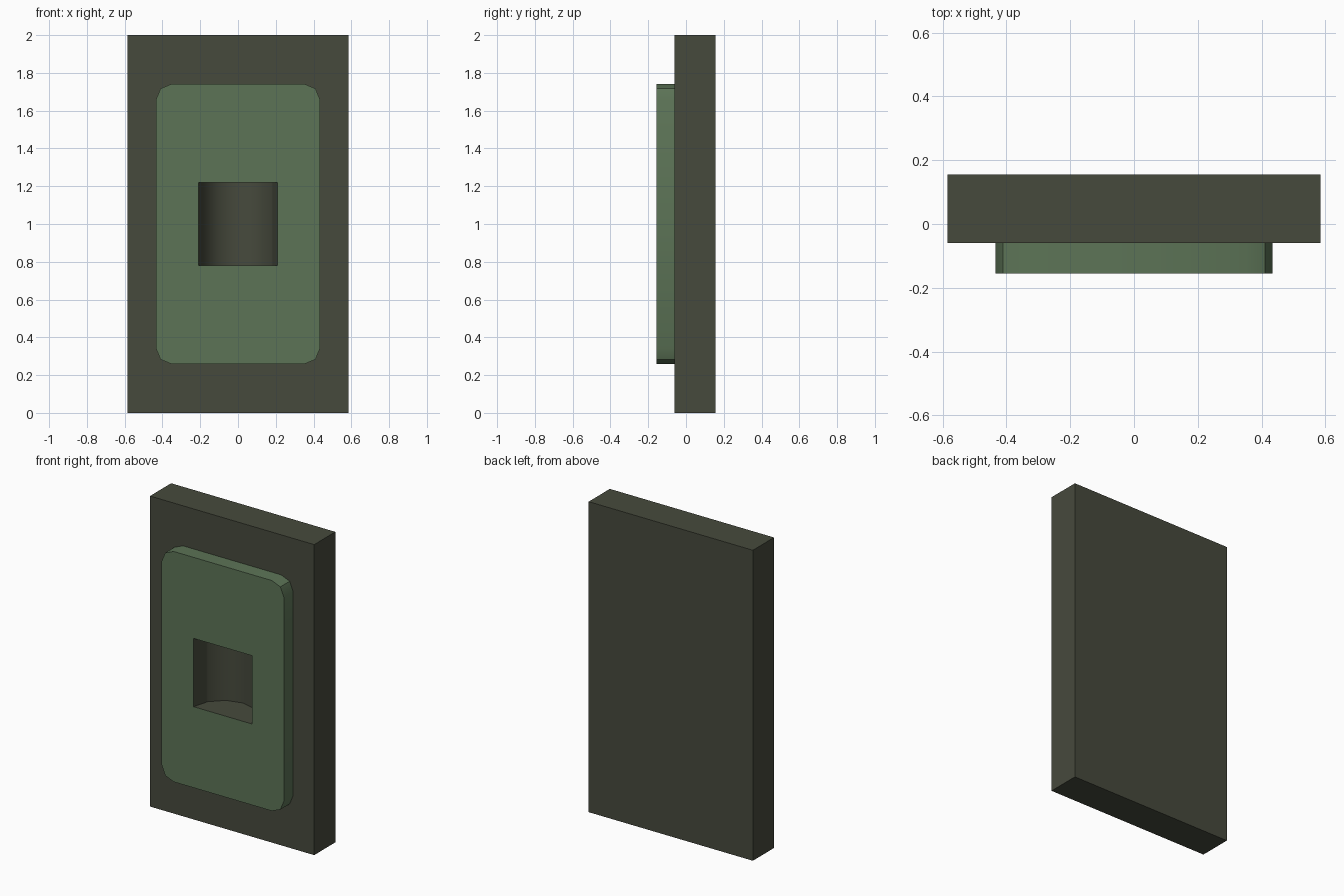
import bpy
import bmesh
from math import cos, sin, pi, radians

cube = bpy.data.objects.get("Cube")
if cube:
    bpy.data.objects.remove(cube, do_unlink=True)


def make_material(name, rgb):
    mat = bpy.data.materials.new(name)
    mat.use_nodes = True
    color = (*rgb, 1.0)
    mat.diffuse_color = color
    mat.node_tree.nodes["Principled BSDF"].inputs["Base Color"].default_value = color
    return mat


def extrude_outline(name, points, offset, materials=()):
    """Solid made by sweeping a closed outline along an offset."""
    bm = bmesh.new()
    face = bm.faces.new([bm.verts.new(p) for p in points])
    swept = bmesh.ops.extrude_face_region(bm, geom=[face])["geom"]
    moved = [v for v in swept if isinstance(v, bmesh.types.BMVert)]
    bmesh.ops.translate(bm, vec=offset, verts=moved)
    bmesh.ops.recalc_face_normals(bm, faces=bm.faces)
    mesh = bpy.data.meshes.new(name)
    bm.to_mesh(mesh)
    bm.free()
    obj = bpy.data.objects.new(name, mesh)
    bpy.context.collection.objects.link(obj)
    for mat in materials:
        mesh.materials.append(mat)
    return obj


def activate(obj):
    bpy.ops.object.select_all(action="DESELECT")
    obj.select_set(True)
    bpy.context.view_layer.objects.active = obj


def rounded_rect(half_x, half_z, radius, y, segments):
    points = []
    for i, (sx, sz) in enumerate([(1, 1), (-1, 1), (-1, -1), (1, -1)]):
        for k in range(segments + 1):
            a = (i + k / segments) * pi / 2
            points.append((sx * (half_x - radius) + radius * cos(a), y,
                           1 + sz * (half_z - radius) + radius * sin(a)))
    return points


dark = make_material("dark olive", (0.062, 0.068, 0.046))
green = make_material("muted green", (0.108, 0.174, 0.094))

FRONT, SEAM, BACK = -0.155, -0.06, 0.155
SCOOP_R, SCOOP_H = 0.208, 0.22

# Backing slab
slab = extrude_outline(
    "backing_slab",
    [(-0.585, SEAM, 0), (0.585, SEAM, 0), (0.585, SEAM, 2), (-0.585, SEAM, 2)],
    (0, BACK - SEAM, 0), [dark])

# Raised pad with rounded corners
pad = extrude_outline(
    "raised_pad", rounded_rect(0.435, 0.742, 0.085, FRONT, 2),
    (0, SEAM - FRONT, 0), [green, dark])

# Half-round finger scoop, cut through the pad into the slab
arc = [(SCOOP_R * cos(k * pi / 6), FRONT + SCOOP_R * sin(k * pi / 6), 1 - SCOOP_H)
       for k in range(7)]
arc += [(-SCOOP_R, FRONT - 0.1, 1 - SCOOP_H), (SCOOP_R, FRONT - 0.1, 1 - SCOOP_H)]
cutter = extrude_outline("scoop_cutter", arc, (0, 0, 2 * SCOOP_H))
cutter.hide_render = True

for obj in (slab, pad):
    activate(obj)
    mod = obj.modifiers.new("scoop", "BOOLEAN")
    mod.operation = "DIFFERENCE"
    mod.solver = "EXACT"
    mod.object = cutter
    bpy.ops.object.modifier_apply(modifier=mod.name)
bpy.data.objects.remove(cutter, do_unlink=True)

# Scoop walls in the pad are dark, everything else on the pad is green
for face in pad.data.polygons:
    c = face.center
    inside = abs(c.x) < SCOOP_R + 0.01 and abs(c.z - 1) < SCOOP_H + 0.01
    face.material_index = int(inside and abs(face.normal.y) < 0.98)

for obj in (slab, pad):
    activate(obj)
    bpy.ops.object.shade_smooth_by_angle(angle=radians(35))
